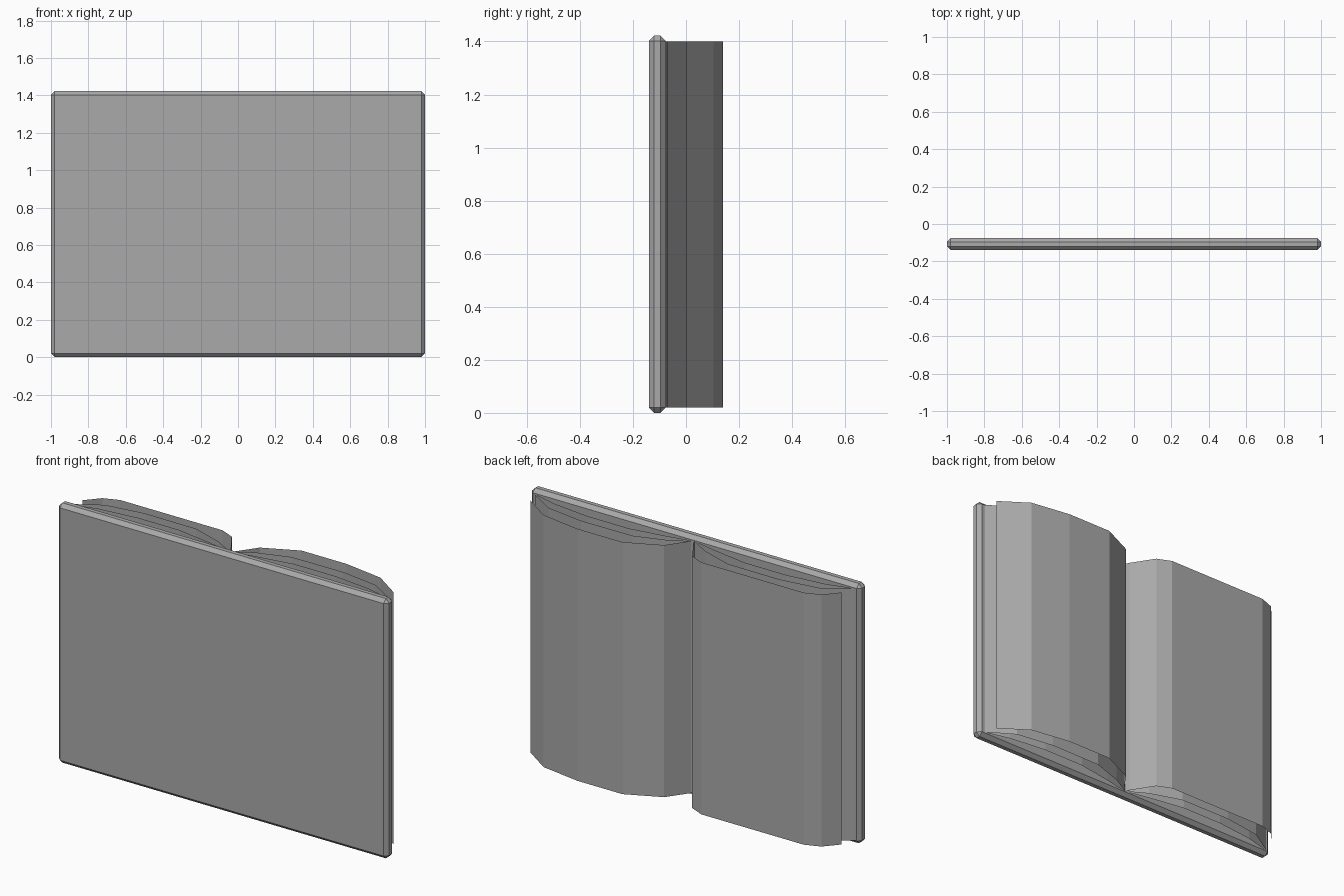
import bpy, bmesh

if "Cube" in bpy.data.objects:
    bpy.data.objects.remove(bpy.data.objects["Cube"], do_unlink=True)

grey = bpy.data.materials.new("plain grey")
grey.use_nodes = True
grey.diffuse_color = (0.4, 0.4, 0.4, 1)
grey.node_tree.nodes["Principled BSDF"].inputs["Base Color"].default_value = (0.4, 0.4, 0.4, 1)


def add_object(name, bm):
    mesh = bpy.data.meshes.new(name)
    bm.normal_update()
    bm.to_mesh(mesh)
    bm.free()
    mesh.materials.append(grey)
    obj = bpy.data.objects.new(name, mesh)
    bpy.context.collection.objects.link(obj)
    return obj


def sheet(name, profile, z0=0.02, z1=1.40):
    """Upright, folded page: an (x, y) profile extruded in z, facing +y."""
    bm = bmesh.new()
    low = [bm.verts.new((x, y, z0)) for x, y in profile]
    high = [bm.verts.new((x, y, z1)) for x, y in profile]
    for i in range(len(profile) - 1):
        bm.faces.new((low[i], high[i], high[i + 1], low[i + 1]))
    if profile[-1][0] < 0:
        bmesh.ops.reverse_faces(bm, faces=bm.faces)
    return add_object(name, bm)


# Cover board with chamfered edges
bm = bmesh.new()
bmesh.ops.create_cube(bm, size=1)
for v in bm.verts:
    v.co.x *= 2
    v.co.y = -0.108 + v.co.y * 0.064
    v.co.z = 0.711 + v.co.z * 1.422
bmesh.ops.bevel(bm, geom=bm.edges[:], offset=0.02, segments=1, affect='EDGES')
add_object("cover", bm)

# Top pages of both halves, curving up from the spine
left_top = [(0.0, -0.076), (0.015, -0.066), (0.097, 0.05), (0.287, 0.14),
            (0.56, 0.14), (0.79, 0.104), (0.943, 0.0)]
right_top = [(0.0, -0.076), (-0.01, -0.05), (-0.09, 0.075), (-0.17, 0.11),
             (-0.79, 0.11), (-0.875, 0.078), (-0.943, 0.0)]
sheet("left_top_page", left_top)
sheet("right_top_page", right_top)

# Inner pages fanning between the spine and the cover edge
layers = {
    "middle": [(0.0, -0.074), (0.11, -0.01), (0.29, 0.05), (0.6, 0.052),
               (0.82, 0.02), (0.965, -0.07)],
    "lower": [(0.0, -0.075), (0.14, -0.045), (0.35, -0.01), (0.6, -0.01),
              (0.82, -0.035), (0.965, -0.073)],
    "bottom": [(0.0, -0.0755), (0.965, -0.0755)],
}
for layer, profile in layers.items():
    for side, s in (("left", 1), ("right", -1)):
        sheet(f"{side}_{layer}_page", [(s * x, y) for x, y in profile])
